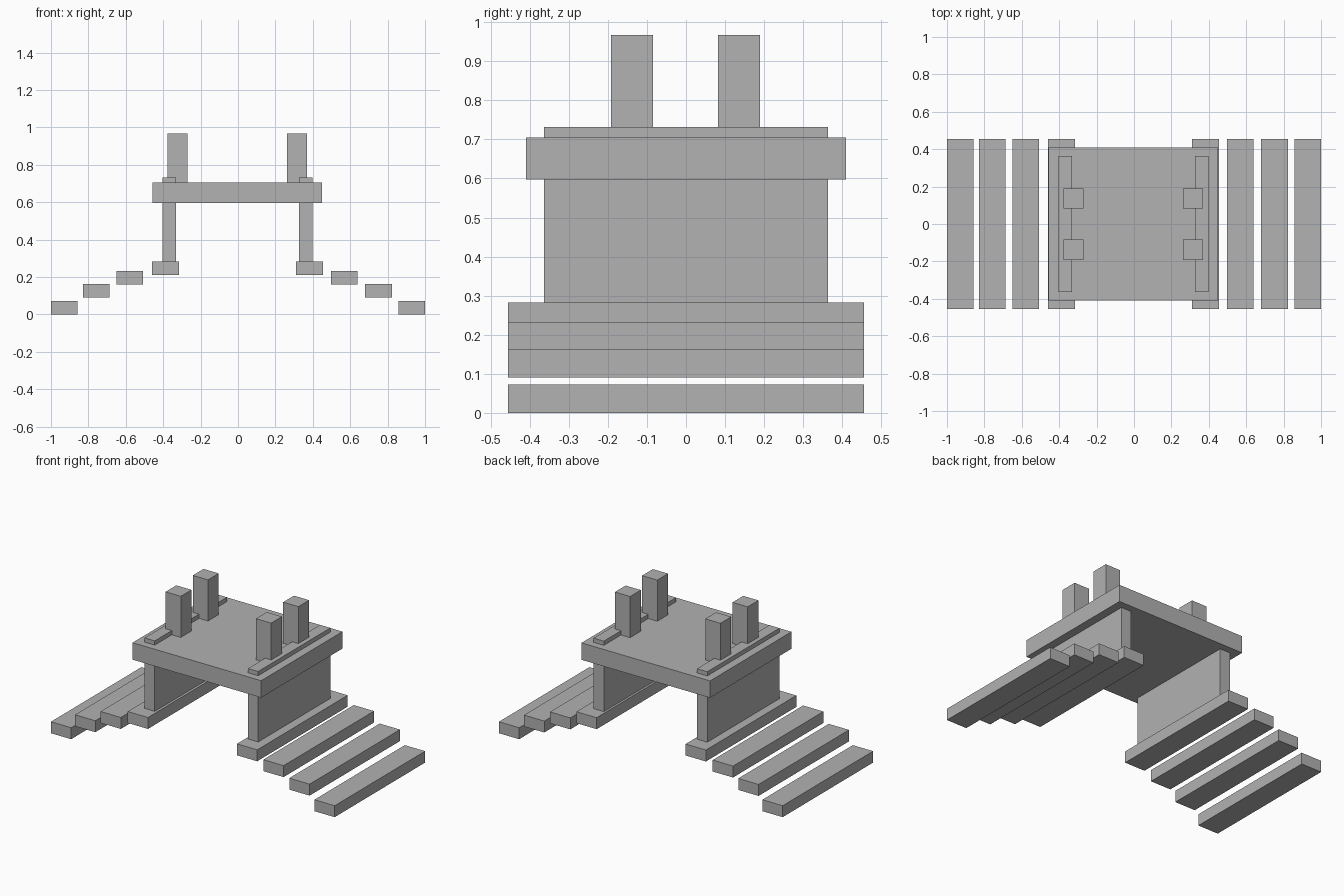
import bpy

old = bpy.data.objects.get("Cube")
if old:
    bpy.data.objects.remove(old, do_unlink=True)

# One plain material
grey = bpy.data.materials.new("plain_grey")
grey.use_nodes = True
colour = (0.445, 0.445, 0.445, 1)
grey.diffuse_color = colour
grey.node_tree.nodes["Principled BSDF"].inputs["Base Color"].default_value = colour


def box(name, x, y, z):
    """Box spanning the (min, max) pairs on each axis."""
    spans = (x, y, z)
    bpy.ops.mesh.primitive_cube_add(size=1, location=[(a + b) / 2 for a, b in spans])
    obj = bpy.context.object
    obj.name = obj.data.name = name
    obj.scale = [b - a for a, b in spans]
    bpy.ops.object.transform_apply(location=False, rotation=False, scale=True)
    obj.data.materials.append(grey)
    return obj


# Deck
box("deck", (-0.456, 0.45), (-0.41, 0.409), (0.597, 0.705))

# Supporting walls, passing up through the deck as low ridges
for side, x in (("right", -0.404), ("left", 0.325)):
    box(side + "_wall", (x, x + 0.072), (-0.364, 0.363), (0.282, 0.732))

# Posts standing on the deck
for side, x in (("right", -0.376), ("left", 0.261)):
    for end, y in (("front", -0.192), ("back", 0.082)):
        box(f"{side}_{end}_post", (x, x + 0.107), (y, y + 0.108), (0.7, 0.967))

# Stair treads on each side, listed from the ground up
STEP_WIDTH, STEP_HEIGHT = 0.143, 0.073
heights = (0, 0.09, 0.159, 0.21)
stairs = {
    "right": (-1, -0.83, -0.65, -0.459),
    "left": (0.857, 0.68, 0.497, 0.311),
}
for side, starts in stairs.items():
    for i, (x, z) in enumerate(zip(starts, heights), 1):
        box(f"{side}_step_{i}", (x, x + STEP_WIDTH), (-0.455, 0.455), (z, z + STEP_HEIGHT))
